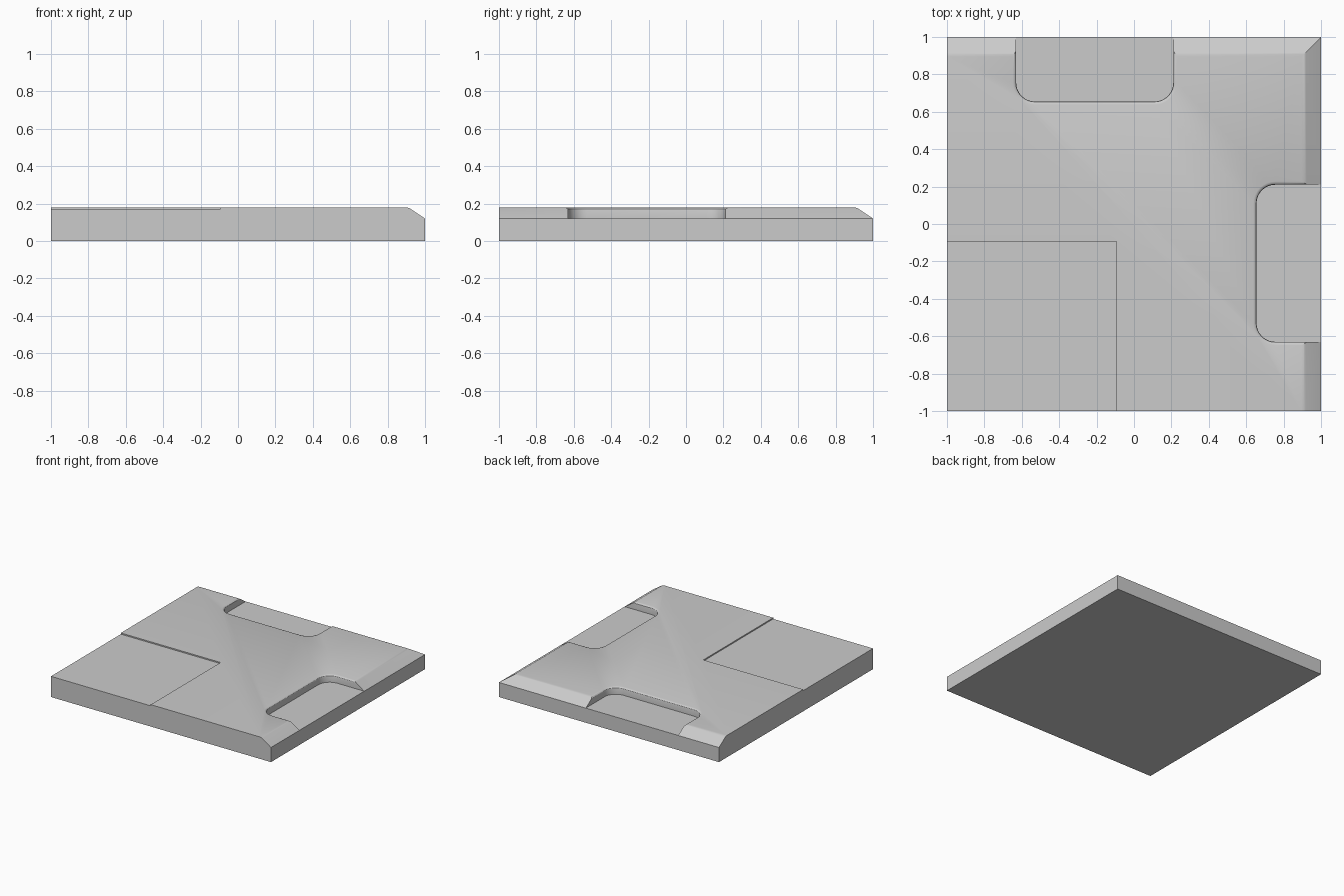
import bpy, bmesh, math
from math import pi, cos, sin

if "Cube" in bpy.data.objects:
    bpy.data.objects.remove(bpy.data.objects["Cube"])


def loft(name, loops):
    """Closed solid from a stack of matching counter-clockwise loops."""
    bm = bmesh.new()
    rings = [[bm.verts.new(p) for p in loop] for loop in loops]
    n = len(rings[0])
    for a, b in zip(rings, rings[1:]):
        for i in range(n):
            j = (i + 1) % n
            bm.faces.new((a[i], a[j], b[j], b[i]))
    bm.faces.new(rings[0][::-1])
    bm.faces.new(rings[-1])
    bmesh.ops.recalc_face_normals(bm, faces=bm.faces)
    me = bpy.data.meshes.new(name)
    bm.to_mesh(me)
    bm.free()
    ob = bpy.data.objects.new(name, me)
    bpy.context.collection.objects.link(ob)
    return ob


def pocket_loop(z, grow, swap):
    """Edge pocket outline with two rounded inner corners, open past the edge."""
    lo, hi, inner, r = -0.63 - grow, 0.21 + grow, 0.655 - grow, 0.1 + grow
    pts = [(1.2, lo), (1.2, hi)]
    for cy, start in ((hi - r, pi / 2), (lo + r, pi)):
        for k in range(9):
            a = start + k * pi / 16
            pts.append((inner + r + r * cos(a), cy + r * sin(a)))
    return [(y, x, z) if swap else (x, y, z) for x, y in pts]


def cut(target, cutter):
    cutter.hide_render = True
    mod = target.modifiers.new("cut", 'BOOLEAN')
    mod.operation = 'DIFFERENCE'
    mod.solver = 'EXACT'
    mod.object = cutter
    bpy.context.view_layer.objects.active = target
    bpy.ops.object.modifier_apply(modifier=mod.name)
    bpy.data.objects.remove(cutter, do_unlink=True)


# Slab, sloped along its right and back edges
slope = [(0, 1), (0.12, 1), (0.174, 0.919), (0.1785, 0.908), (0.18, 0.895)]
slab = loft("slab", [[(-1, -1, z), (e, -1, z), (e, e, z), (-1, e, z)] for z, e in slope])

# Two edge pockets with softened rims
rim = [(0.1205, 0), (0.163, 0), (0.171, 0.002), (0.177, 0.008), (0.1802, 0.018), (0.22, 0.019)]
for swap in (False, True):
    cut(slab, loft("pocket_cutter", [pocket_loop(z, g, swap) for z, g in rim]))

# Shallow square recess in the front left corner
c = -0.093
cut(slab, loft("recess_cutter", [[(-1.2, -1.2, z), (c, -1.2, z), (c, c, z), (-1.2, c, z)]
                                 for z in (0.17, 0.3)]))

slab.select_set(True)
bpy.context.view_layer.objects.active = slab
bpy.ops.object.shade_smooth_by_angle(angle=math.radians(28))
